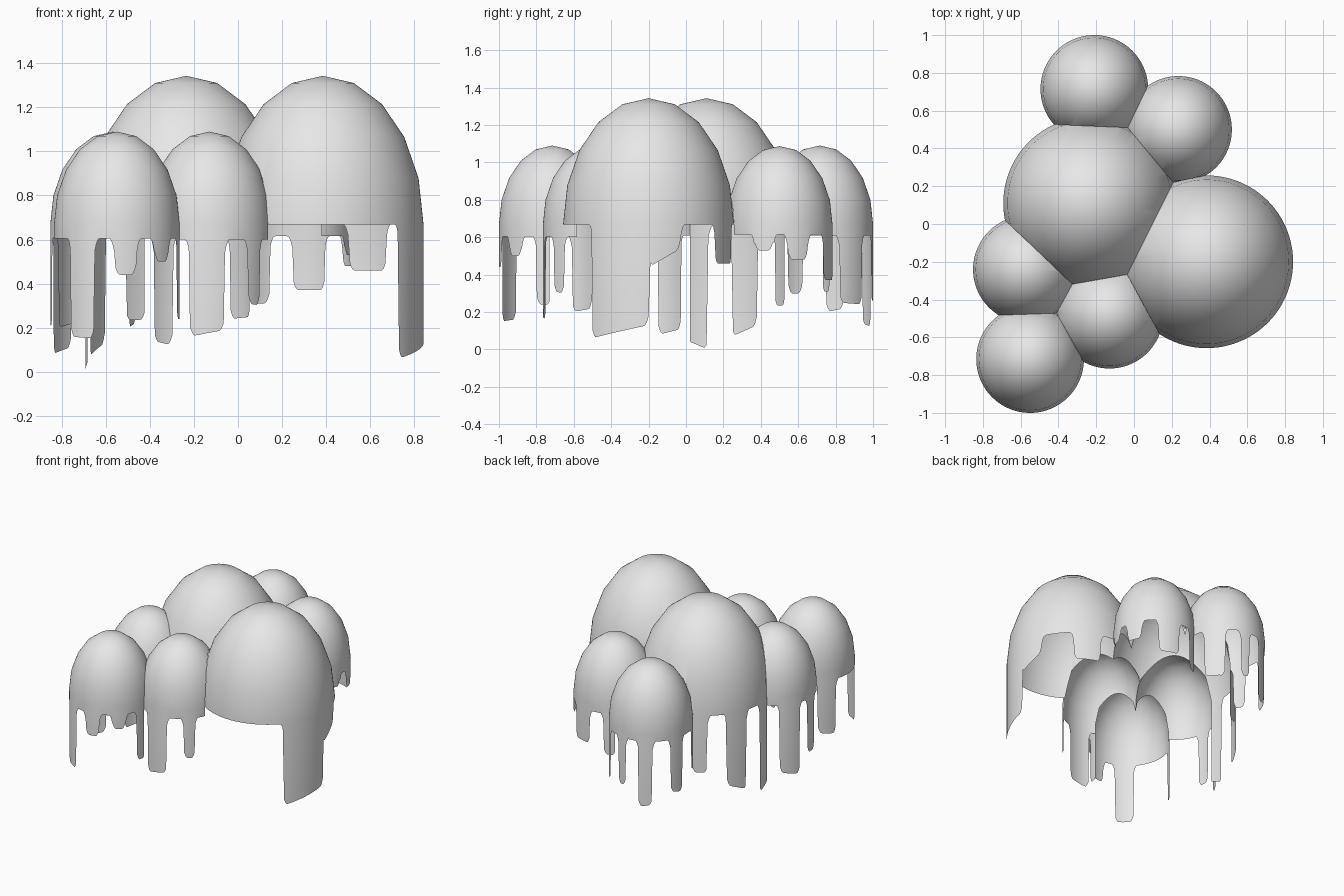
import bpy, bmesh, math
from mathutils import Vector

if "Cube" in bpy.data.objects:
    bpy.data.objects.remove(bpy.data.objects["Cube"])

RIM_Z = 0.67      # height of every dome's equator
STRETCH = 1.473   # domes are taller than a half sphere
COLS, RINGS = 300, 5

# One flat colour for the whole model
grey = bpy.data.materials.new("light_grey")
grey.diffuse_color = (0.8, 0.8, 0.8, 1)
grey.use_nodes = True
grey.node_tree.nodes["Principled BSDF"].inputs["Base Color"].default_value = grey.diffuse_color

# name: (x, y, radius, skirt height, drips as (start deg, end deg, z at start, z at end))
DOMES = {
    "large_right_dome": (0.385, -0.2, 0.457, 0.668, [
        (-41, 0, 0.06, 0.13), (0, 22, 0.44, 0.54), (51, 75, 0.46, 0.46)]),
    "large_middle_dome": (-0.235, 0.11, 0.457, 0.66, [
        (114, 127, 0.235, 0.235), (144, 163, 0.13, 0.07), (179, 194, 0.0, 0.05)]),
    "back_dome": (-0.21, 0.715, 0.285, 0.61, [
        (22, 52, 0.25, 0.24), (75, 88, 0.26, 0.26), (108, 127, 0.12, 0.14),
        (153, 173, 0.22, 0.2), (199, 216, 0.3, 0.3)]),
    "back_right_dome": (0.235, 0.5, 0.283, 0.615, [
        (-28, -7, 0.53, 0.53), (9, 32, 0.48, 0.48), (56, 87, 0.37, 0.37),
        (109, 126, 0.31, 0.31)]),
    "left_dome": (-0.567, -0.24, 0.285, 0.61, [
        (132, 161, 0.11, 0.08), (176, 194, 0.21, 0.21)]),
    "front_dome": (-0.13, -0.48, 0.285, 0.6, [
        (252, 284, 0.16, 0.19), (308, 323, 0.31, 0.3)]),
    "front_left_dome": (-0.55, -0.715, 0.285, 0.605, [
        (132, 158, 0.22, 0.2), (223, 249, 0.16, 0.15), (268, 288, 0.44, 0.44),
        (307, 325, 0.5, 0.5), (343, 359, 0.24, 0.24)]),
}


def edge_height(deg, radius, rim, drips):
    """Height of the dripping lower edge at an angle, with rounded corners."""
    soft = math.degrees(0.025 / radius)
    z = rim
    for a, b, za, zb in drips:
        u = (deg - a) % 360
        width = b - a
        if u <= width:
            t = min(u, width - u) / soft
            tip = za + (zb - za) * u / width
            z = min(z, tip + 0.045 * max(0, 1 - t) ** 2)
        else:
            t = min(u - width, 360 - u) / soft
            z = min(z, rim - 0.07 * max(0, 1 - t) ** 2)
    return z


def build_dome(name, x, y, r, rim, drips):
    bm = bmesh.new()
    # Rows: dripping edge, then the rings of the dome
    rows = [[] for _ in range(RINGS + 1)]
    for i in range(COLS):
        deg = 360 * i / COLS
        c, s = math.cos(math.radians(deg)), math.sin(math.radians(deg))
        rows[0].append(bm.verts.new((x + r * c, y + r * s, edge_height(deg, r, rim, drips))))
        for k in range(RINGS):
            el = math.pi / 2 * k / RINGS
            q = r * math.cos(el)
            rows[k + 1].append(bm.verts.new(
                (x + q * c, y + q * s, RIM_Z + STRETCH * r * math.sin(el))))
    top = bm.verts.new((x, y, RIM_Z + STRETCH * r))
    for i in range(COLS):
        j = (i + 1) % COLS
        for lo, hi in zip(rows, rows[1:]):
            bm.faces.new((lo[i], lo[j], hi[j], hi[i]))
        bm.faces.new((rows[-1][i], rows[-1][j], top))
    # Trim where neighbouring domes meet: similar ellipsoids meet in a vertical plane
    here = Vector((x, y, 0))
    for other, (ox, oy, orad, _, _) in DOMES.items():
        to = Vector((ox, oy, 0)) - here
        d = to.length
        if other == name or d >= r + orad:
            continue
        to.normalize()
        offset = (d * d + r * r - orad * orad) / (2 * d)
        bmesh.ops.bisect_plane(bm, geom=bm.verts[:] + bm.edges[:] + bm.faces[:],
                               plane_co=here + to * offset, plane_no=to, clear_outer=True)
    for f in bm.faces:
        f.smooth = True
    mesh = bpy.data.meshes.new(name)
    bm.to_mesh(mesh)
    bm.free()
    mesh.materials.append(grey)
    bpy.context.collection.objects.link(bpy.data.objects.new(name, mesh))


for dome_name, spec in DOMES.items():
    build_dome(dome_name, *spec)
